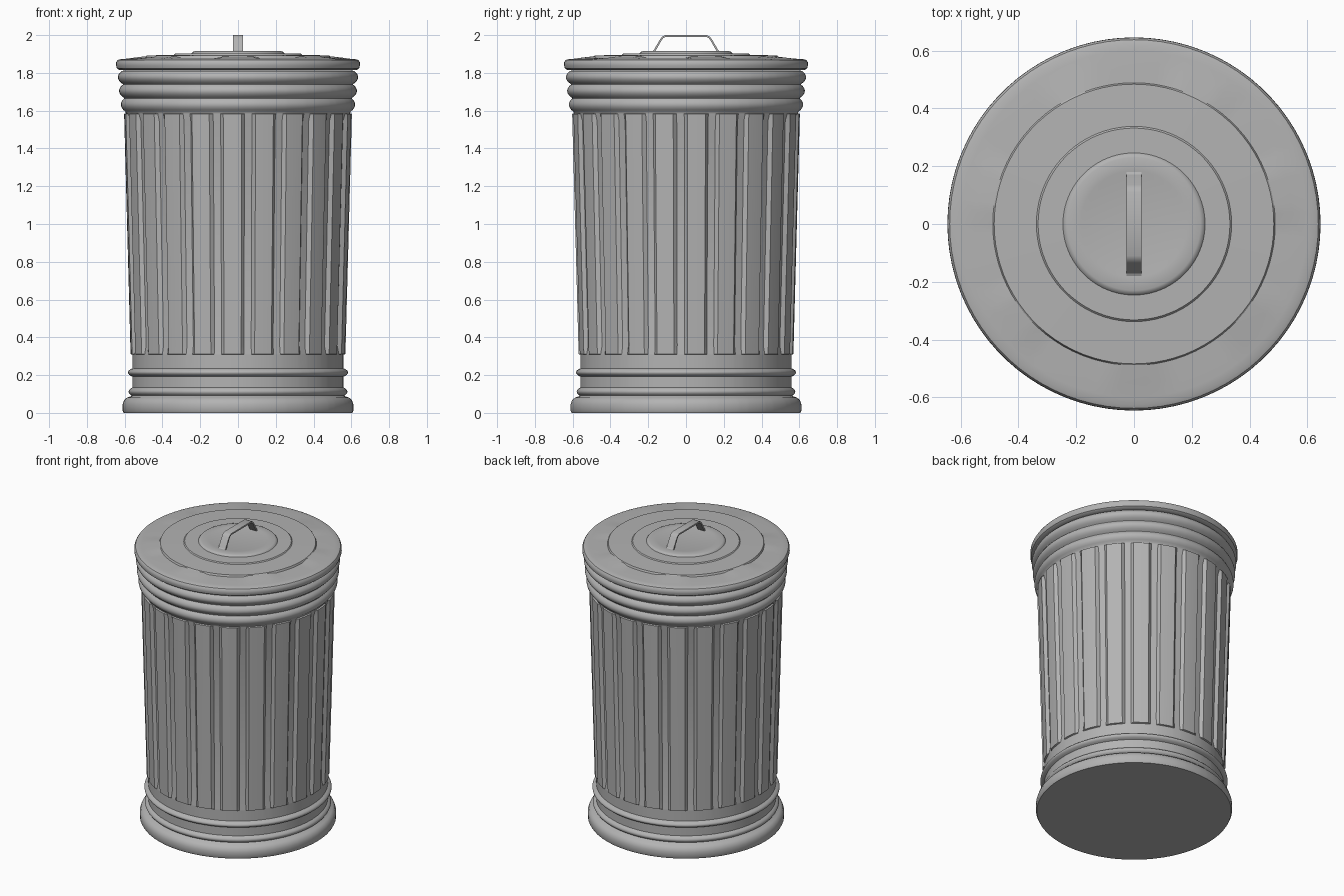
import bpy, bmesh, math
from mathutils import Vector

if "Cube" in bpy.data.objects:
    bpy.data.objects.remove(bpy.data.objects["Cube"])

steel = bpy.data.materials.new("galvanised grey")
steel.diffuse_color = (0.45, 0.45, 0.45, 1)
steel.use_nodes = True
steel.node_tree.nodes["Principled BSDF"].inputs["Base Color"].default_value = steel.diffuse_color


def finish(name, bm, angle=32):
    bmesh.ops.recalc_face_normals(bm, faces=bm.faces)
    me = bpy.data.meshes.new(name)
    bm.to_mesh(me)
    bm.free()
    me.materials.append(steel)
    me.shade_smooth()
    me.set_sharp_from_angle(angle=math.radians(angle))
    ob = bpy.data.objects.new(name, me)
    bpy.context.collection.objects.link(ob)
    return ob


def lathe(name, profile, angles, shift=None):
    """Revolve (r, z, tag) rows; shift(tag, column) returns (dr, dz)."""
    bm = bmesh.new()
    rows = []
    for r, z, tag in profile:
        row = []
        for i, a in enumerate(angles):
            dr, dz = shift(tag, i) if shift and tag else (0, 0)
            row.append(bm.verts.new(((r + dr) * math.cos(a), (r + dr) * math.sin(a), z + dz)))
        rows.append(row)
    n = len(angles)
    for lo, hi in zip(rows, rows[1:]):
        for i in range(n):
            j = (i + 1) % n
            bm.faces.new((lo[i], lo[j], hi[j], hi[i]))
    bm.faces.new(rows[0][::-1])
    bm.faces.new(rows[-1])
    return finish(name, bm)


def bulge(z0, z1, r0, r1, height, steps=8):
    """Rolled bead between two heights."""
    return [(r0 + (r1 - r0) * k / steps + height * math.sin(math.pi * k / steps) ** 0.8,
             z0 + (z1 - z0) * k / steps, None) for k in range(steps + 1)]


# Fluted body: ridges and grooves around a slight taper, beads at both ends
FLUTES = 22
step = 2 * math.pi / FLUTES
start = -math.pi / 2 - 0.05
cols = [-0.28, 0.0, 0.28, 0.38, 0.62]
body_angles = [start + step * (f + c) for f in range(FLUTES) for c in cols]


def flute(tag, i):
    ridge = i % len(cols) < 3
    if tag == "full":
        return (0.010, 0) if ridge else (-0.010, 0)
    return (0.010, 0) if ridge else (0, 0)      # "end": groove still level with band


body = [(0.605, 0, None), (0.611, 0.012, None), (0.611, 0.045, None), (0.604, 0.066, None),
        (0.588, 0.081, None), (0.566, 0.088, None)]
body += bulge(0.091, 0.135, 0.563, 0.559, 0.018)
body += bulge(0.192, 0.236, 0.559, 0.559, 0.024)
body += [(0.559, 0.308, None), (0.559, 0.311, "end"), (0.560, 0.355, "full"),
         (0.592, 1.545, "full"), (0.593, 1.583, "end"), (0.593, 1.586, None)]
body += bulge(1.595, 1.665, 0.597, 0.603, 0.020)
body += bulge(1.668, 1.738, 0.604, 0.609, 0.023)
body += bulge(1.741, 1.811, 0.610, 0.614, 0.024)
lathe("bin_body", body, body_angles, flute)

# Lid: rolled rim, seven shallow radial ribs, stepped rings
SEG = 84
lid_angles = [-math.pi / 2 + 2 * math.pi * (i - 2) / SEG for i in range(SEG)]
rib_height = {"rib_edge": 0.004, "rib": 0.008}


def ribs(tag, i):
    return (0, rib_height[tag] if i % 12 <= 4 else 0)


lid = [(0.600, 1.813, None), (0.630, 1.816, None), (0.641, 1.824, None), (0.646, 1.840, None),
       (0.645, 1.856, None), (0.638, 1.867, None), (0.625, 1.872, None), (0.600, 1.874, None),
       (0.550, 1.877, "rib_edge"), (0.489, 1.880, "rib"), (0.484, 1.892, None),
       (0.338, 1.896, None), (0.332, 1.902, None), (0.246, 1.903, None),
       (0.240, 1.911, None), (0.230, 1.915, None), (0.185, 1.915, None), (0.170, 1.912, None)]
lathe("lid", lid, lid_angles, ribs)

# Strap handle: bent flat bar running front to back
half = [(0.186, 1.911), (0.172, 1.918), (0.136, 1.980), (0.126, 1.992), (0.110, 2.0)]
path = [Vector((-y, z)) for y, z in half] + [Vector((y, z)) for y, z in reversed(half)]
bm = bmesh.new()
loops = []
for k, p in enumerate(path):
    t = (path[min(k + 1, len(path) - 1)] - path[max(k - 1, 0)]).normalized()
    q = p + Vector((t.y, -t.x)) * 0.010      # inner side of the strap
    loops.append([bm.verts.new(c) for c in ((-0.026, p.x, p.y), (0.026, p.x, p.y),
                                            (0.026, q.x, q.y), (-0.026, q.x, q.y))])
for a, b in zip(loops, loops[1:]):
    for i in range(4):
        j = (i + 1) % 4
        bm.faces.new((a[i], a[j], b[j], b[i]))
bm.faces.new(loops[0])
bm.faces.new(loops[-1])
finish("lid_handle", bm)
